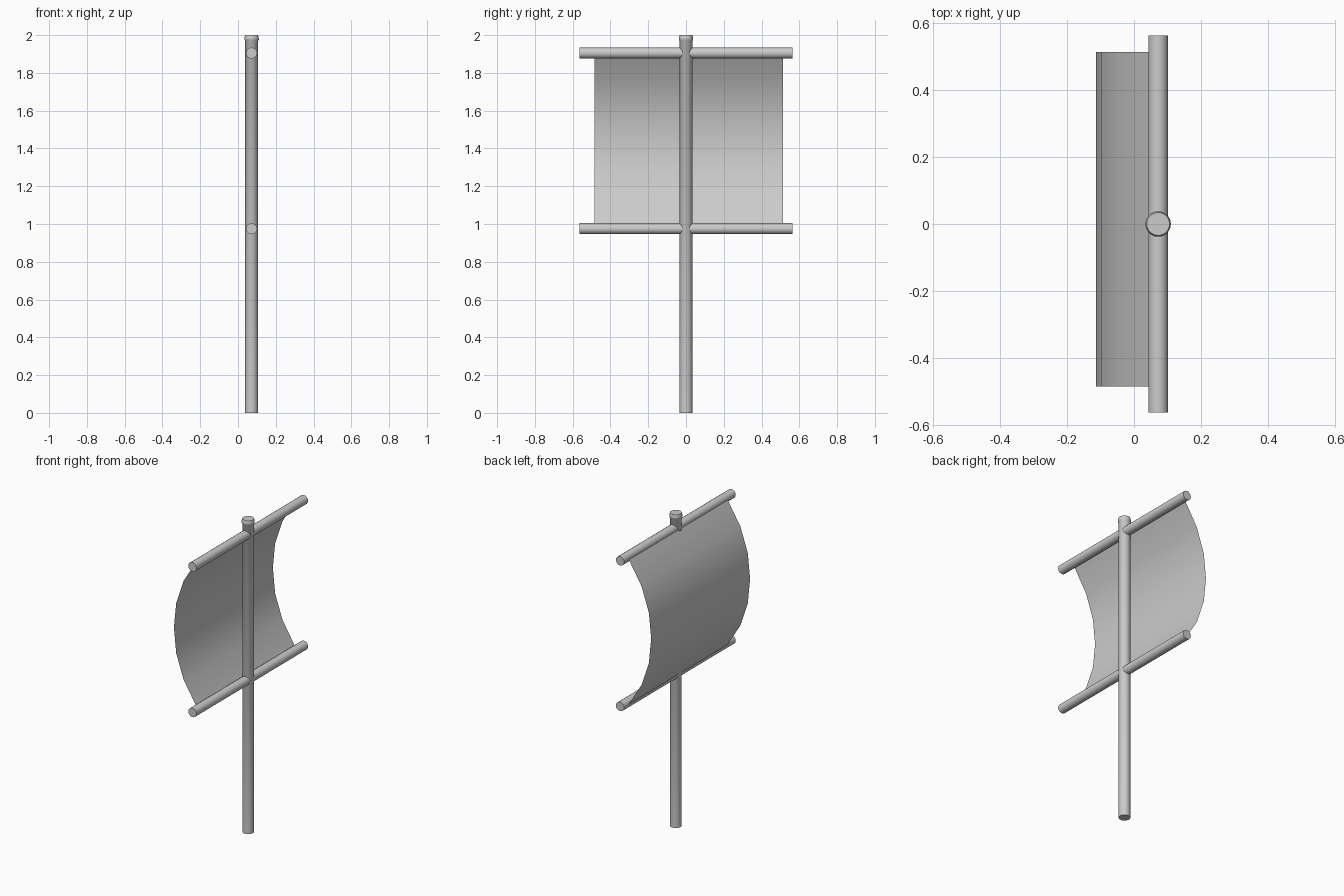
import bpy, bmesh, math

if "Cube" in bpy.data.objects:
    bpy.data.objects.remove(bpy.data.objects["Cube"])

MX = 0.072  # mast and yard axis in x


def finish(name, bm, angle=40):
    me = bpy.data.meshes.new(name)
    bm.to_mesh(me)
    bm.free()
    ob = bpy.data.objects.new(name, me)
    bpy.context.collection.objects.link(ob)
    bpy.ops.object.select_all(action='DESELECT')
    ob.select_set(True)
    bpy.context.view_layer.objects.active = ob
    bpy.ops.object.shade_smooth_by_angle(angle=math.radians(angle))
    return ob


def turned(name, profile, sides):
    """Closed round part from (radius, height) rings, bottom to top."""
    bm = bmesh.new()
    rings = []
    for r, h in profile:
        rings.append([bm.verts.new((r * math.cos(2 * math.pi * i / sides),
                                    r * math.sin(2 * math.pi * i / sides), h))
                      for i in range(sides)])
    for a, b in zip(rings, rings[1:]):
        for i in range(sides):
            j = (i + 1) % sides
            bm.faces.new((a[i], a[j], b[j], b[i]))
    bm.faces.new(rings[0][::-1])
    bm.faces.new(rings[-1])
    return finish(name, bm)


# Mast with a small collar and cap at the top
mast = turned("mast", [(0.034, 0), (0.034, 1.97), (0.038, 1.975),
                       (0.038, 1.985), (0.034, 2.0)], 24)
mast.location.x = MX

# Upper and lower yards
for name, z in (("lower_yard", 0.975), ("upper_yard", 1.905)):
    yard = turned(name, [(0.029, -0.563), (0.029, 0.563)], 16)
    yard.rotation_euler.x = math.pi / 2
    yard.location = (MX, 0, z)

# Billowing sail: a thin sheet along a six-segment arc
half = [(-0.113, 0), (-0.097, 0.16), (-0.045, 0.315), (0.045, 0.462)]
profile = [(x, 1.44 - d) for x, d in half[:0:-1]] + [(x, 1.44 + d) for x, d in half]
bm = bmesh.new()
rows = [[bm.verts.new((x, y, z)) for y in (-0.485, 0.513)] for x, z in profile]
for a, b in zip(rows, rows[1:]):
    bm.faces.new((a[0], a[1], b[1], b[0]))
finish("sail", bm)
